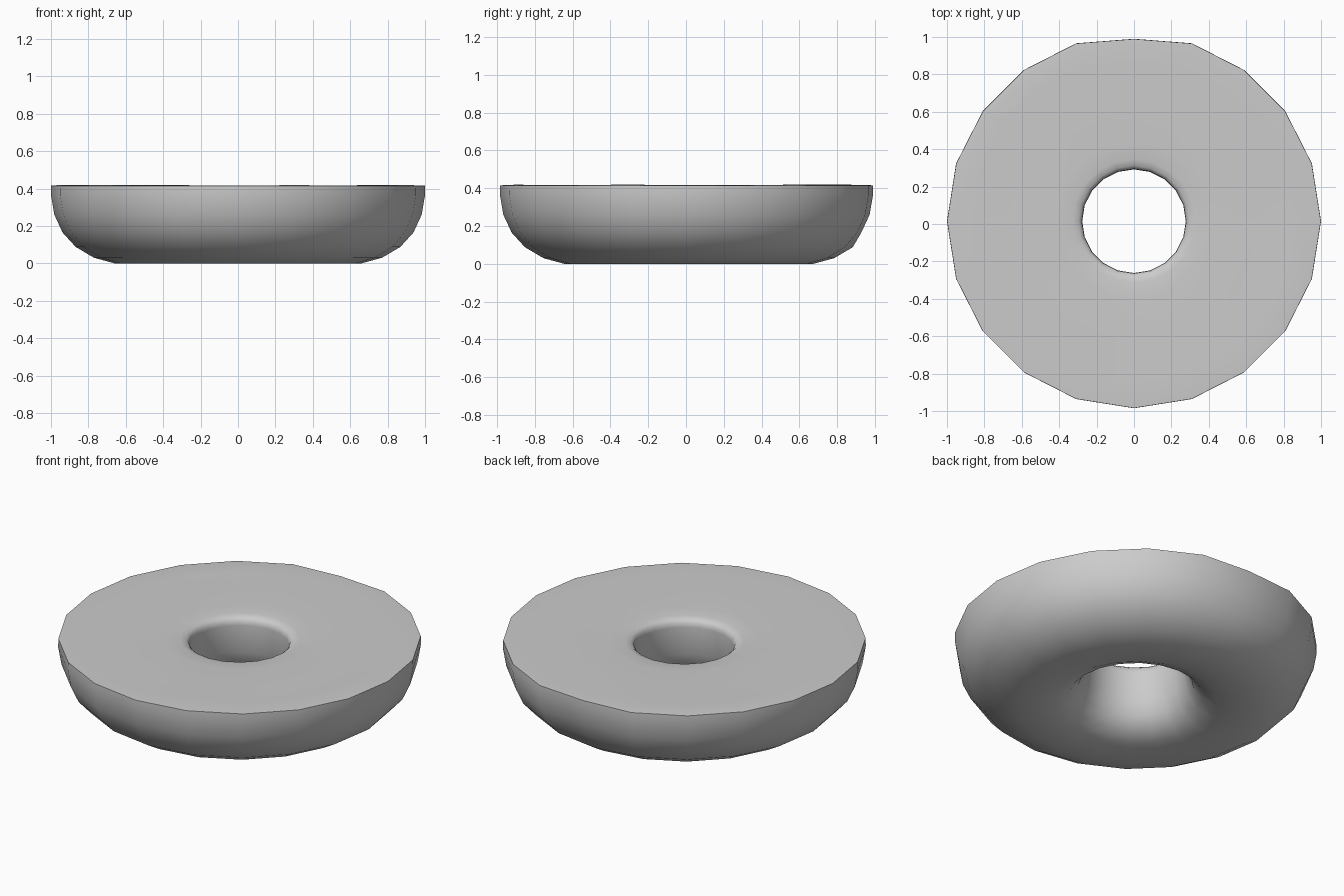
import bpy, bmesh, math, random

if "Cube" in bpy.data.objects:
    bpy.data.objects.remove(bpy.data.objects["Cube"])

random.seed(3)
SIDES, Y0 = 20, 0.015

# Section (radius, height): hole wall, underside, outer wall, then cut top
wall = [(0.277, 0.36), (0.281, 0.28), (0.292, 0.19), (0.318, 0.11),
        (0.37, 0.048), (0.45, 0.012), (0.55, 0.0), (0.66, 0.0),
        (0.77, 0.03), (0.868, 0.088), (0.938, 0.165), (0.982, 0.26),
        (1.0, 0.365), (0.999, 0.415)]
lid = [(0.97, 0.417), (0.86, 0.416), (0.64, 0.416), (0.42, 0.414),
       (0.33, 0.41), (0.297, 0.403), (0.28, 0.387)]
section = wall + lid

bm = bmesh.new()
rings = []
for s in range(SIDES):
    t = 2 * math.pi * s / SIDES
    column = []
    for k, (rad, z) in enumerate(section):
        if s == SIDES // 4 and 10 <= k <= 14:   # dent at the back of the rim
            rad -= 0.025
        if len(wall) <= k < len(section) - 2:   # slightly uneven top
            z += random.uniform(-0.002, 0.002)
        column.append(bm.verts.new((rad * math.cos(t), rad * math.sin(t) + Y0, z)))
    rings.append(column)

n = len(section)
for s in range(SIDES):
    a, b = rings[s], rings[(s + 1) % SIDES]
    for k in range(n):
        j = (k + 1) % n
        bm.faces.new((a[k], a[j], b[j], b[k]))
bmesh.ops.recalc_face_normals(bm, faces=bm.faces)

mesh = bpy.data.meshes.new("half_ring_bun")
bm.to_mesh(mesh)
bm.free()
bun = bpy.data.objects.new("half_ring_bun", mesh)
bpy.context.collection.objects.link(bun)
bpy.context.view_layer.objects.active = bun
bun.select_set(True)
bpy.ops.object.shade_smooth_by_angle(angle=math.radians(50))
